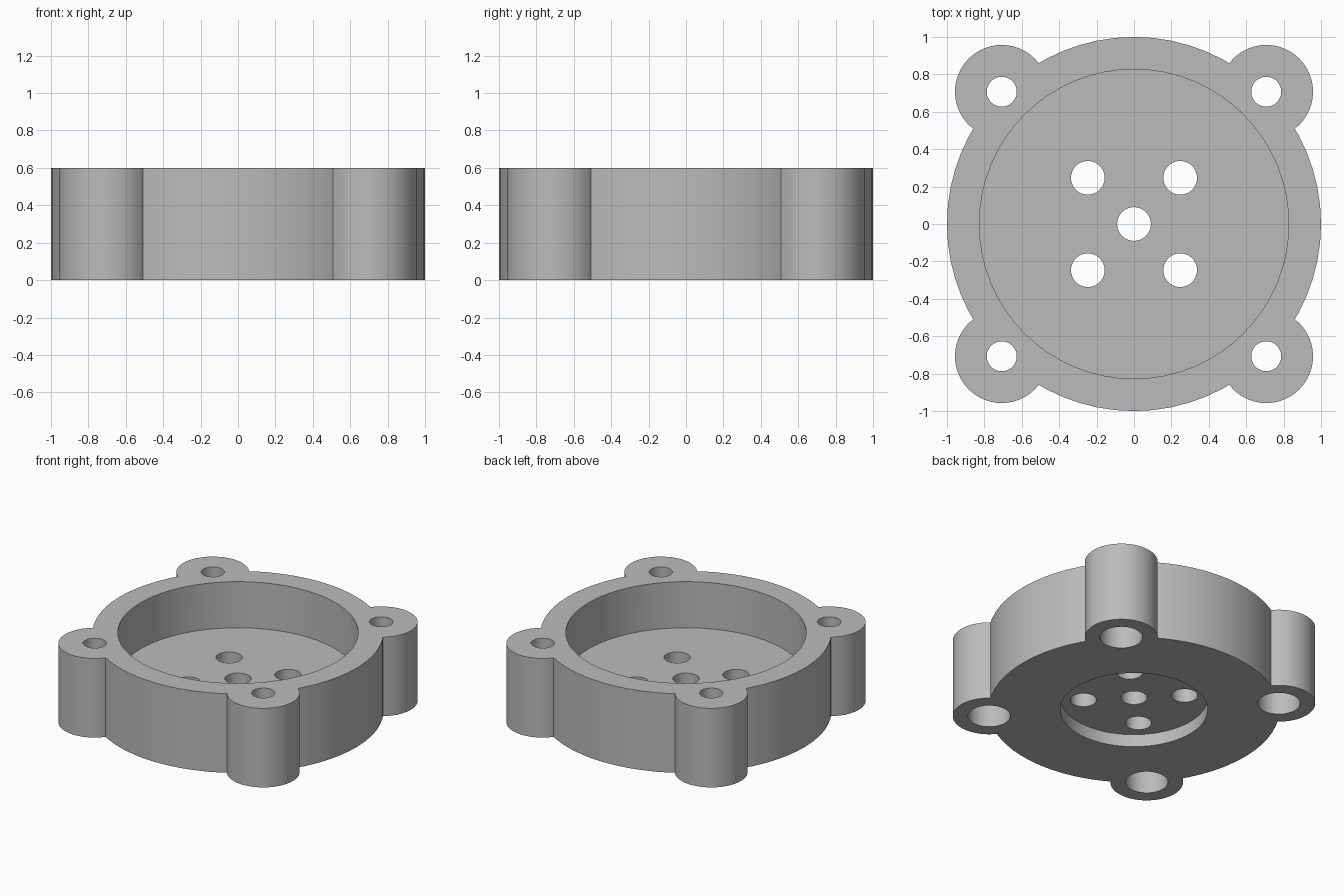
import bpy, math

default_cube = bpy.data.objects.get("Cube")
if default_cube:
    bpy.data.objects.remove(default_cube, do_unlink=True)

HEIGHT = 0.6
FLOOR_TOP = 0.25
RECESS_DEPTH = 0.095
OVERSHOOT = 0.1

grey = bpy.data.materials.new("plain grey")
grey.use_nodes = True
colour = (0.5, 0.5, 0.5, 1)
grey.diffuse_color = colour
grey.node_tree.nodes["Principled BSDF"].inputs["Base Color"].default_value = colour


def cylinder(name, radius, bottom, top, x=0, y=0, sides=64):
    bpy.ops.mesh.primitive_cylinder_add(
        vertices=sides, radius=radius, depth=top - bottom,
        location=(x, y, (top + bottom) / 2))
    obj = bpy.context.object
    obj.name = name
    obj.data.materials.append(grey)
    return obj


def combine(target, tool, operation):
    mod = target.modifiers.new(tool.name, "BOOLEAN")
    mod.operation = operation
    mod.solver = "EXACT"
    mod.object = tool
    bpy.context.view_layer.objects.active = target
    bpy.ops.object.modifier_apply(modifier=mod.name)
    bpy.data.objects.remove(tool, do_unlink=True)


def cut(target, name, radius, bottom, top, x=0, y=0):
    combine(target, cylinder(name, radius, bottom, top, x, y), "DIFFERENCE")


def corners(offset):
    return [(sx * offset, sy * offset) for sx in (-1, 1) for sy in (-1, 1)]


# Round body with four mounting lugs
housing = cylinder("round_housing", 1, 0, HEIGHT)
lug_offset = math.sqrt(0.5)
for x, y in corners(lug_offset):
    combine(housing, cylinder("lug", 0.25, 0, HEIGHT, x, y), "UNION")

# Open cavity above the floor and shallow recess below it
cut(housing, "cavity", 0.827, FLOOR_TOP, HEIGHT + OVERSHOOT)
cut(housing, "under_recess", 0.507, -OVERSHOOT, RECESS_DEPTH)

# Centre hole and four holes around it
for x, y in [(0, 0)] + corners(0.247):
    cut(housing, "floor_hole", 0.09, -OVERSHOOT, HEIGHT, x, y)

# Screw holes through the lugs, widened from below
for x, y in corners(lug_offset):
    cut(housing, "screw_hole", 0.08, -OVERSHOOT, HEIGHT + OVERSHOOT, x, y)
    cut(housing, "counterbore", 0.146, -OVERSHOOT, FLOOR_TOP, x, y)

# Put the origin at the base and smooth the curved walls
bpy.ops.object.select_all(action="DESELECT")
housing.select_set(True)
bpy.context.view_layer.objects.active = housing
bpy.ops.object.transform_apply(location=True, rotation=True, scale=True)
bpy.ops.object.shade_smooth_by_angle(angle=math.radians(30))
